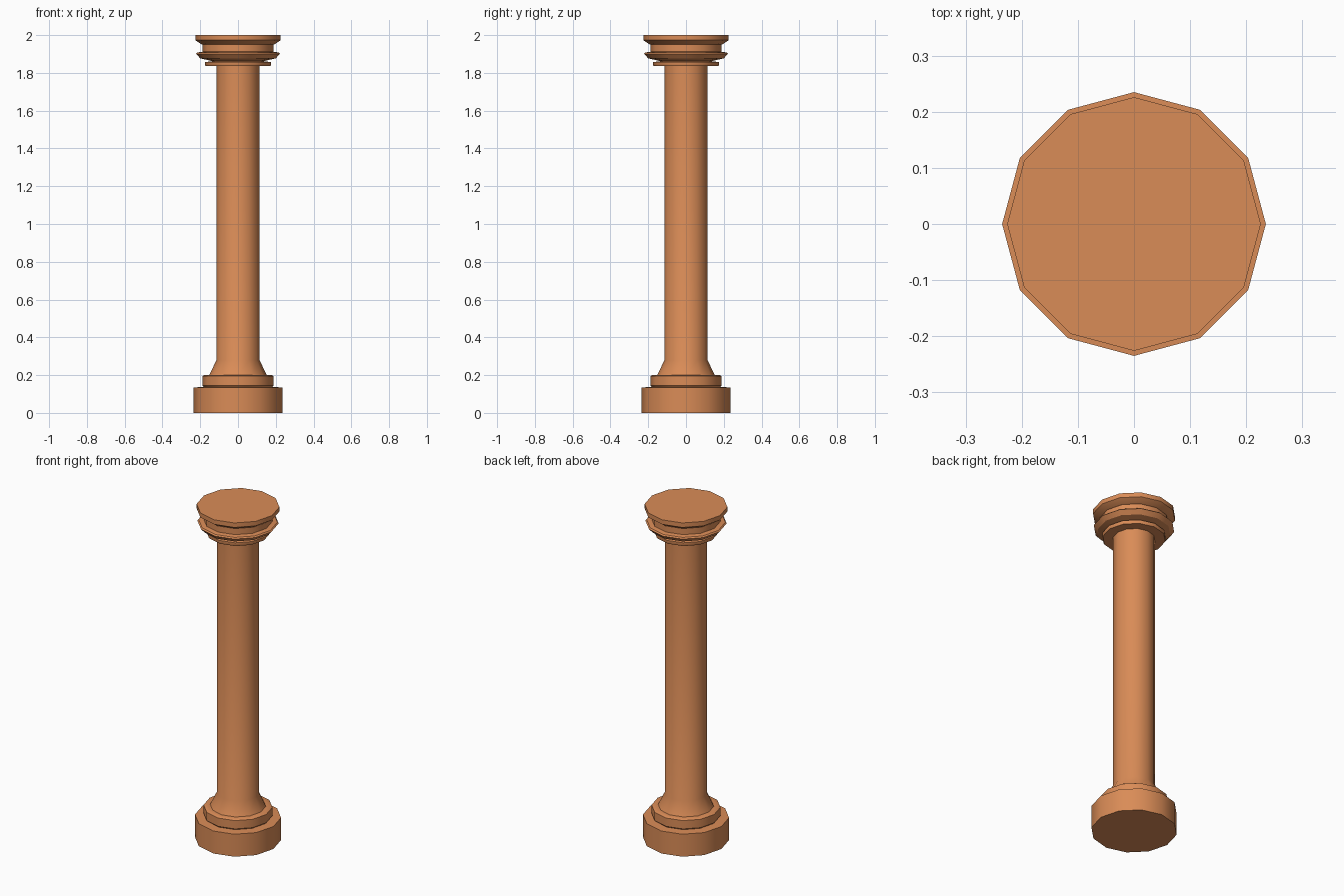
import bpy, bmesh, math

if "Cube" in bpy.data.objects:
    bpy.data.objects.remove(bpy.data.objects["Cube"])

SIDES = 12
clay = bpy.data.materials.new("terracotta")
clay.diffuse_color = (0.70, 0.262, 0.095, 1)
clay.use_nodes = True
clay.node_tree.nodes["Principled BSDF"].inputs["Base Color"].default_value = clay.diffuse_color


def turned(name, profile):
    """Closed 12-sided lathe part from (radius, z) points, bottom to top."""
    bm = bmesh.new()
    rings = [[bm.verts.new((r * math.cos(2 * math.pi * i / SIDES),
                            r * math.sin(2 * math.pi * i / SIDES), z))
              for i in range(SIDES)] for r, z in profile]
    for a, b in zip(rings, rings[1:]):
        for i in range(SIDES):
            j = (i + 1) % SIDES
            bm.faces.new((a[i], a[j], b[j], b[i]))
    bm.faces.new(rings[0][::-1])
    bm.faces.new(rings[-1])
    mesh = bpy.data.meshes.new(name)
    bm.to_mesh(mesh)
    bm.free()
    mesh.materials.append(clay)
    ob = bpy.data.objects.new(name, mesh)
    bpy.context.collection.objects.link(ob)
    bpy.ops.object.select_all(action='DESELECT')
    ob.select_set(True)
    bpy.context.view_layer.objects.active = ob
    bpy.ops.object.shade_smooth_by_angle(angle=math.radians(35))


# Whole column as one continuous turned surface
turned("column", [
    # plinth
    (0.235, 0), (0.235, 0.135), (0.18, 0.137),
    # base ring
    (0.188, 0.145), (0.188, 0.195), (0.18, 0.2), (0.152, 0.2),
    # flared foot and shaft
    (0.115, 0.278), (0.115, 1.836),
    # collar
    (0.172, 1.836), (0.175, 1.842), (0.175, 1.857), (0.135, 1.862),
    # capital ring
    (0.2, 1.877), (0.222, 1.901), (0.215, 1.908), (0.188, 1.912),
    # neck and flared cap
    (0.188, 1.95), (0.195, 1.952), (0.226, 1.973), (0.226, 2.0),
])
